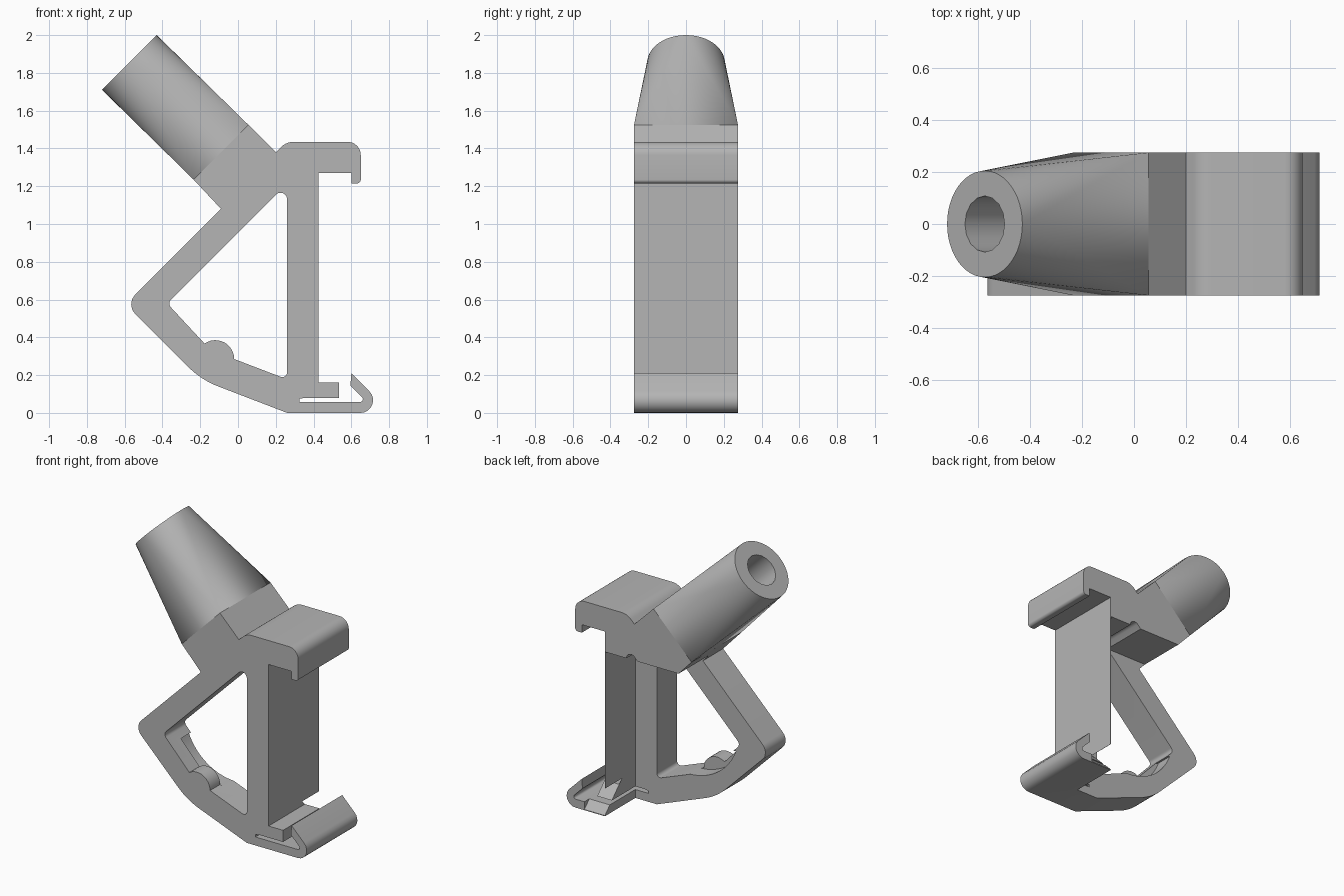
import bpy, bmesh, math
from mathutils import Vector, Matrix

if "Cube" in bpy.data.objects:
    bpy.data.objects.remove(bpy.data.objects["Cube"], do_unlink=True)

HALF = 0.275      # half depth of the clip
WEB = -0.055      # back of the thin frame web

grey = bpy.data.materials.new("light_grey_plastic")
grey.use_nodes = True
grey.diffuse_color = (0.46, 0.46, 0.46, 1)
grey.node_tree.nodes["Principled BSDF"].inputs["Base Color"].default_value = (0.46, 0.46, 0.46, 1)


def finish(name, bm):
    bmesh.ops.recalc_face_normals(bm, faces=bm.faces)
    mesh = bpy.data.meshes.new(name)
    bm.to_mesh(mesh)
    bm.free()
    mesh.materials.append(grey)
    ob = bpy.data.objects.new(name, mesh)
    bpy.context.collection.objects.link(ob)
    return ob


def rounded(corners, steps=8):
    """Turn (a, b, radius) corners into points, rounding those with a radius."""
    out = []
    for i, c in enumerate(corners):
        p = Vector(c[:2])
        r = c[2] if len(c) > 2 else 0
        if not r:
            out.append(p)
            continue
        u = (Vector(corners[i - 1][:2]) - p).normalized()
        v = (Vector(corners[(i + 1) % len(corners)][:2]) - p).normalized()
        half = u.angle(v) / 2
        centre = p + (u + v).normalized() * (r / math.sin(half))
        start = p + u * (r / math.tan(half)) - centre
        end = p + v * (r / math.tan(half)) - centre
        turn = math.pi - 2 * half
        for k in range(steps + 1):
            t = k / steps
            d = start * math.sin((1 - t) * turn) + end * math.sin(t * turn)
            out.append(centre + d / math.sin(turn))
    return out


def arc(cx, cz, r, a0, a1, steps):
    angles = [math.radians(a0 + (a1 - a0) * k / steps) for k in range(steps + 1)]
    return [(cx + r * math.cos(a), cz + r * math.sin(a)) for a in angles]


def prism(name, pts, lo, hi, axis="y"):
    """Extrude a 2D outline along y (outline in x, z) or along x (outline in y, z)."""
    place = (lambda p, d: (p[0], d, p[1])) if axis == "y" else (lambda p, d: (d, p[0], p[1]))
    bm = bmesh.new()
    face = bm.faces.new([bm.verts.new(place(p, lo)) for p in pts])
    ext = bmesh.ops.extrude_face_region(bm, geom=[face])
    shift = Vector(place((0, 0), hi - lo))
    bmesh.ops.translate(bm, vec=shift, verts=[g for g in ext["geom"] if isinstance(g, bmesh.types.BMVert)])
    return finish(name, bm)


def cut(target, cutter):
    mod = target.modifiers.new("cut", "BOOLEAN")
    mod.operation = "DIFFERENCE"
    mod.solver = "EXACT"
    mod.object = cutter
    bpy.context.view_layer.objects.active = target
    bpy.ops.object.modifier_apply(modifier=mod.name)
    bpy.data.objects.remove(cutter, do_unlink=True)


def smooth(ob):
    bpy.ops.object.select_all(action="DESELECT")
    ob.select_set(True)
    bpy.context.view_layer.objects.active = ob
    bpy.ops.object.shade_smooth_by_angle(angle=math.radians(25))


# Clip frame: base, spring hook, tongue, strut, top jaw, shoulder, elbow
outline = rounded([
    (0.26, 0), (0.81, 0, 0.067), (0.6, 0.21), (0.595, 0.145), (0.682, 0.058, 0.015),
    (0.325, 0.058), (0.325, 0.075), (0.36, 0.08), (0.535, 0.08), (0.535, 0.16),
    (0.425, 0.16), (0.425, 1.27), (0.6, 1.27), (0.6, 1.215), (0.65, 1.215, 0.02),
    (0.65, 1.435, 0.07), (0.255, 1.435, 0.1), (0.2, 1.38), (0.055, 1.525),
    (-0.235, 1.235), (-0.09, 1.08), (-0.595, 0.575, 0.072), (-0.195, 0.175, 0.45)])
frame = prism("clip_frame", outline, -HALF, HALF)

# Triangular opening with a round bump on its lower edge
bump = arc(-0.12, 0.285, 0.1, 125, 0, 12)
opening = rounded([(0.26, 1.215, 0.035), (-0.375, 0.58, 0.03)] + bump + [(0.26, 0.178, 0.025)])
cut(frame, prism("opening_cutter", opening, -1, 1))

# Web is thin behind the opening
cut(frame, prism("web_cutter", [(-1, -1), (0.424, -1), (0.424, 1.13), (-1, 1.13)], WEB, 1))

# Round seat recessed in the back half of the lower arm
cut(frame, prism("seat_cutter", arc(0.02, 0.66, 0.385, 200, 300, 20), -0.165, 1))

# Sloped back end of base and tongue
slope = [(0.28, 0), (0.09, 0.19), (0.6, 0.19), (0.6, -0.1), (0.38, -0.1)]
cut(frame, prism("slope_cutter", slope, 0.40, 0.58, axis="x"))
smooth(frame)

# Pole socket: round mouth blended to a rectangular foot
axis = Vector((-1, 0, 1)).normalized()
side = Vector((1, 0, 1)).normalized()
depth = Vector((0, 1, 0))
mouth = Vector((-0.575, 0, 1.855))
foot = Vector((-0.09, 0, 1.38))
bm = bmesh.new()
for k in range(48):
    a = math.tau * k / 48
    bm.verts.new(mouth + 0.205 * (math.cos(a) * side + math.sin(a) * depth))
for s in (-1, 1):
    for d in (-1, 1):
        bm.verts.new(foot + s * 0.205 * side + d * HALF * depth)
bmesh.ops.convex_hull(bm, input=bm.verts)
bmesh.ops.dissolve_limit(bm, angle_limit=0.001, verts=bm.verts, edges=bm.edges)
socket = finish("pole_socket", bm)

# Bore in the socket
bm = bmesh.new()
bmesh.ops.create_cone(bm, cap_ends=True, segments=16, radius1=0.108, radius2=0.108, depth=1.1,
                      matrix=Matrix.Translation(mouth) @ axis.to_track_quat("Z", "Y").to_matrix().to_4x4())
cut(socket, finish("bore_cutter", bm))
smooth(socket)
